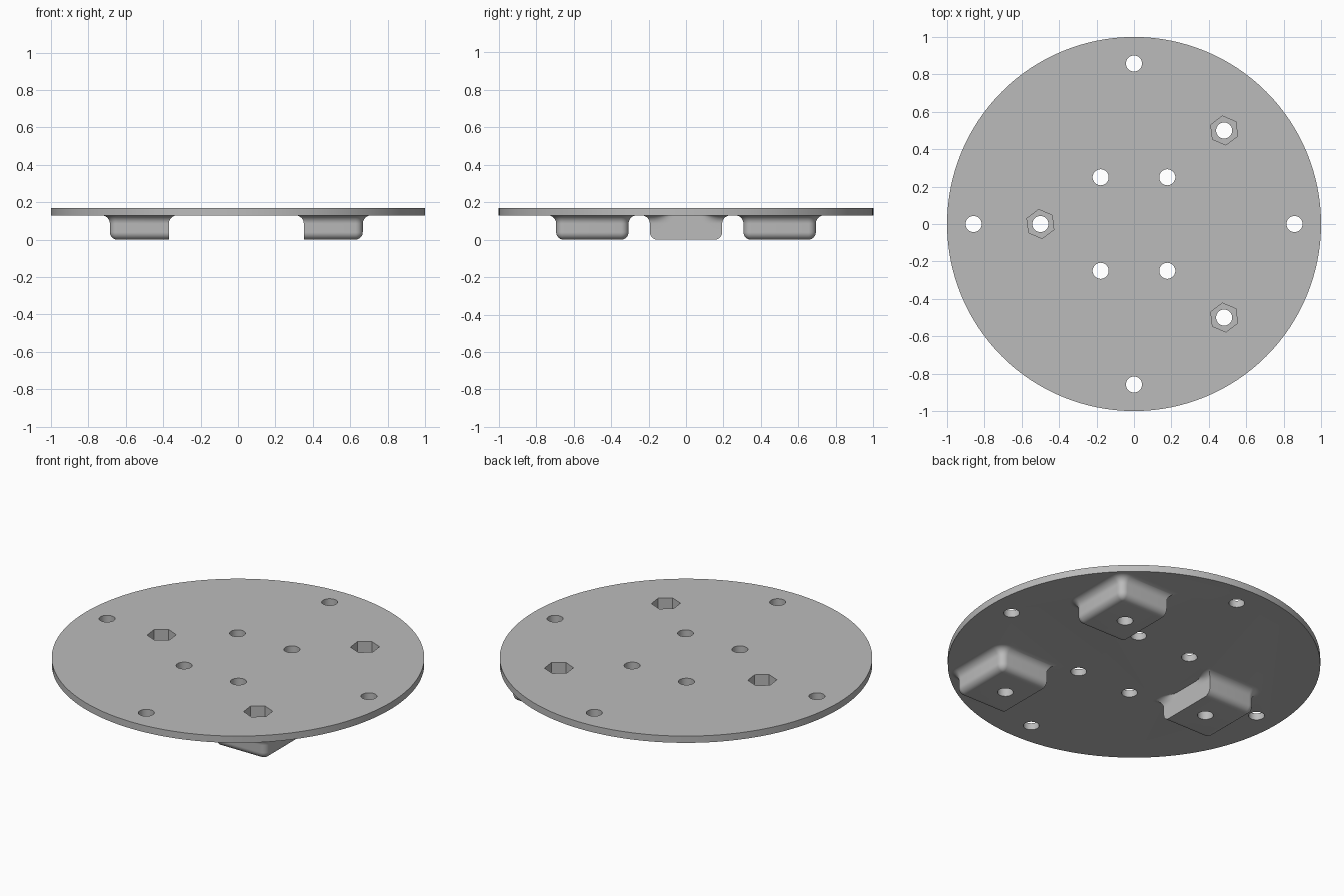
import bpy, bmesh
from math import sin, cos, pi, radians

if "Cube" in bpy.data.objects:
    bpy.data.objects.remove(bpy.data.objects["Cube"], do_unlink=True)

grey = bpy.data.materials.new("plain grey")
grey.use_nodes = True
grey.diffuse_color = (0.5, 0.5, 0.5, 1)
grey.node_tree.nodes["Principled BSDF"].inputs["Base Color"].default_value = (0.5, 0.5, 0.5, 1)

PLATE_LOW, PLATE_TOP = 0.13, 0.17
INNER, OUTER, HALF = 0.13, 0.185, 0.193     # pad extents measured from its bolt
ROUND, FILLET, STEPS = 0.04, 0.045, 8
BOLTS = [(-0.5, 0, -1), (0.482, 0.5, 1), (0.482, -0.5, 1)]   # x, y, outward side


def make_object(name, bm):
    bmesh.ops.recalc_face_normals(bm, faces=bm.faces)
    mesh = bpy.data.meshes.new(name)
    bm.to_mesh(mesh)
    bm.free()
    mesh.materials.append(grey)
    obj = bpy.data.objects.new(name, mesh)
    bpy.context.collection.objects.link(obj)
    return obj


def prism(bm, x, y, low, high, radius, sides, turn=0):
    ring = [bm.verts.new((x + radius * cos(turn + 2 * pi * i / sides),
                          y + radius * sin(turn + 2 * pi * i / sides), low))
            for i in range(sides)]
    base = bm.faces.new(ring)
    top = bmesh.ops.extrude_face_region(bm, geom=[base], use_keep_orig=True)["geom"]
    for v in top:
        if isinstance(v, bmesh.types.BMVert):
            v.co.z = high


def pad_outline(grow):
    """Flat inner side, rounded outer corners; the flare fades along the inner side."""
    half, radius = HALF + grow, max(ROUND + grow, 0.005)
    points = []
    for i in range(25):
        v = half * (1 - i / 12)
        t = min(max((abs(v) - 0.08) / (HALF - 0.08), 0), 1)
        points.append((-INNER - max(grow, 0) * t * t * (3 - 2 * t), v))
    for side, start in ((-1, -pi / 2), (1, 0)):
        for i in range(STEPS + 1):
            a = start + pi / 2 * i / STEPS
            points.append((OUTER + grow - radius + radius * cos(a),
                           side * (half - radius) + radius * sin(a)))
    return points


def make_pad(name, x, y, out):
    # Rounded lower edge, straight wall, then a fillet into the plate
    quarter = [pi / 2 * i / STEPS for i in range(STEPS + 1)]
    levels = [(ROUND * (sin(a) - 1), ROUND * (1 - cos(a))) for a in quarter]
    levels += [(FILLET * (1 - cos(a)), PLATE_LOW - FILLET + FILLET * sin(a)) for a in quarter]
    levels.append((FILLET, PLATE_LOW + 0.015))
    bm = bmesh.new()
    rings = [[bm.verts.new((x + out * u, y + v, z)) for u, v in pad_outline(grow)]
             for grow, z in levels]
    for low, high in zip(rings, rings[1:]):
        for i in range(len(low)):
            j = (i + 1) % len(low)
            bm.faces.new((low[i], low[j], high[j], high[i]))
    bm.faces.new(rings[0])
    bm.faces.new(rings[-1])
    return make_object(name, bm)


def combine(target, tool, operation):
    mod = target.modifiers.new(operation.lower(), "BOOLEAN")
    mod.operation, mod.solver, mod.object = operation, "EXACT", tool
    tool.hide_render = True
    bpy.context.view_layer.objects.active = target
    bpy.ops.object.modifier_apply(modifier=mod.name)
    bpy.data.objects.remove(tool, do_unlink=True)


# Round plate
bm = bmesh.new()
prism(bm, 0, 0, PLATE_LOW, PLATE_TOP, 1, 128)
plate = make_object("mounting_plate", bm)

# Three pads below it
for n, (x, y, out) in enumerate(BOLTS):
    combine(plate, make_pad("pad_%d" % n, x, y, out), "UNION")

# Hexagonal nut pockets
bm = bmesh.new()
for x, y, out in BOLTS:
    prism(bm, x, y, 0.06, 0.3, 0.078, 6, radians(37))
combine(plate, make_object("nut_pocket_cutter", bm), "DIFFERENCE")

# Through holes
holes = [(x, y) for x, y, out in BOLTS]
holes += [(sx * 0.178, sy * 0.25) for sx in (-1, 1) for sy in (-1, 1)]
holes += [(0.858, 0), (-0.858, 0), (0, 0.858), (0, -0.858)]
bm = bmesh.new()
for x, y in holes:
    prism(bm, x, y, -0.1, 0.3, 0.043, 40)
combine(plate, make_object("hole_cutter", bm), "DIFFERENCE")

bpy.ops.object.select_all(action="DESELECT")
plate.select_set(True)
bpy.context.view_layer.objects.active = plate
bpy.ops.object.shade_smooth_by_angle(angle=radians(30))
